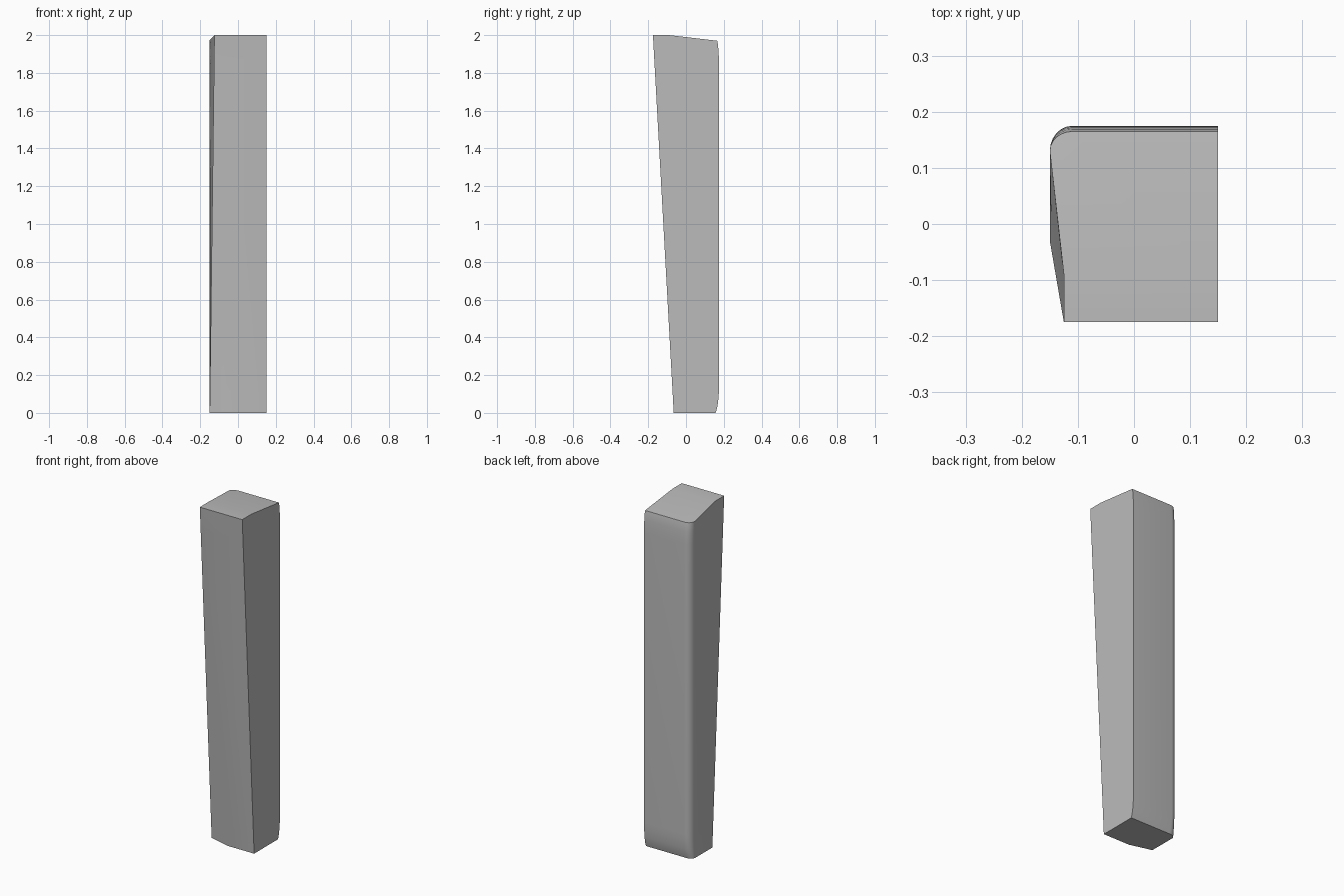
import bpy, bmesh, math

cube = bpy.data.objects.get("Cube")
if cube:
    bpy.data.objects.remove(cube, do_unlink=True)

grey = bpy.data.materials.new("plain grey")
grey.use_nodes = True
colour = (0.5, 0.5, 0.5, 1)
grey.diffuse_color = colour
grey.node_tree.nodes["Principled BSDF"].inputs["Base Color"].default_value = colour

HALF = 0.15
CREST = -0.09          # where the top starts to slope backwards


def mix(a, b, t):
    return a + (b - a) * t


def top_height(y):
    return 2 - 0.117 * max(0, y - CREST)


def section(t, inset):
    """Outline at height fraction t, with the back pulled in by inset."""
    front = mix(-0.065, -0.175, t)
    back = 0.175 - inset
    points = [
        (HALF, front),
        (mix(-0.02, -0.1, t), front),
        (mix(-HALF, -0.125, t), mix(-0.03, -0.175, t)),
        (mix(-HALF, -0.125, t), mix(0.03, CREST, t)),
    ]
    # rounded back corner
    for i in range(7):
        a = math.radians(15 * i)
        points.append((-0.11 - 0.04 * math.cos(a),
                       0.13 + (back - 0.13) * math.sin(a)))
    points += [(HALF, back), (HALF, mix(0.03, CREST, t))]
    return [(x, y, t * top_height(y)) for x, y in points]


# Height fraction and back inset: softly rounded at both ends
levels = [(0, 0.018), (0.012, 0.011), (0.03, 0.005), (0.055, 0.001), (0.075, 0),
          (0.935, 0), (0.955, 0.001), (0.975, 0.003), (0.99, 0.006), (1, 0.01)]

bm = bmesh.new()
rings = [[bm.verts.new(p) for p in section(*lv)] for lv in levels]
for low, high in zip(rings, rings[1:]):
    for i in range(len(low)):
        j = (i + 1) % len(low)
        bm.faces.new((low[i], low[j], high[j], high[i]))

# Flat base, level top front and sloping top back
bm.faces.new(rings[0])
top = rings[-1]
bm.faces.new(top[:4] + top[-1:])
bm.faces.new(top[3:])
bmesh.ops.recalc_face_normals(bm, faces=bm.faces)

mesh = bpy.data.meshes.new("tapered_post")
bm.to_mesh(mesh)
bm.free()
mesh.materials.append(grey)
post = bpy.data.objects.new("tapered_post", mesh)
bpy.context.collection.objects.link(post)

bpy.ops.object.select_all(action="DESELECT")
post.select_set(True)
bpy.context.view_layer.objects.active = post
bpy.ops.object.shade_smooth_by_angle(angle=math.radians(30))
